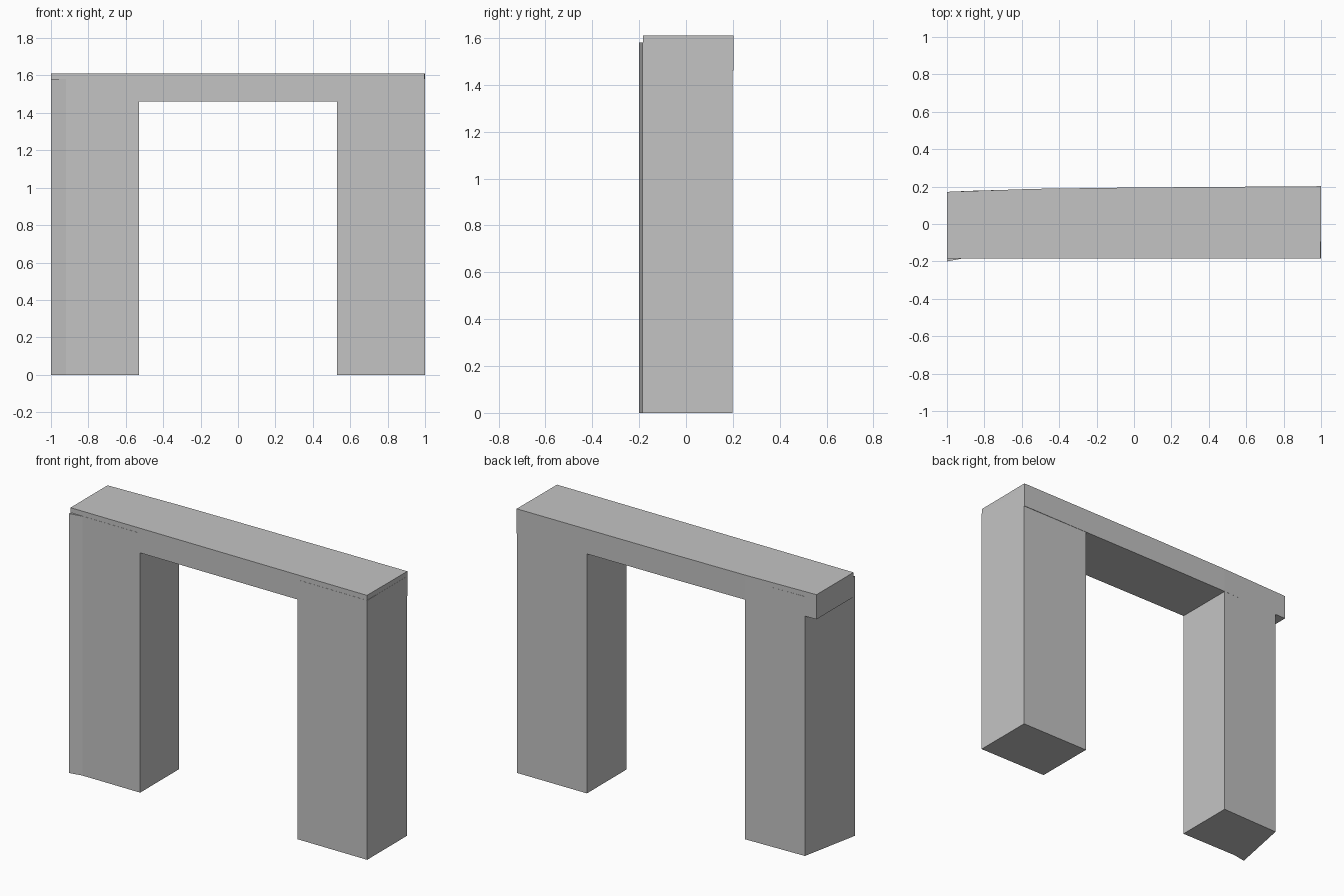
import bpy
import bmesh

cube = bpy.data.objects.get("Cube")
if cube:
    bpy.data.objects.remove(cube, do_unlink=True)

GREY = (0.55, 0.55, 0.55, 1.0)
stone = bpy.data.materials.new("plain_grey")
stone.use_nodes = True
stone.diffuse_color = GREY
stone.node_tree.nodes["Principled BSDF"].inputs["Base Color"].default_value = GREY


def prism(name, outline, bottom, top):
    """Extrude a plan outline (counter-clockwise) between two heights."""
    bm = bmesh.new()
    base = bm.faces.new([bm.verts.new((x, y, bottom)) for x, y in outline])
    ext = bmesh.ops.extrude_face_region(bm, geom=[base], use_keep_orig=True)
    for v in ext["geom"]:
        if isinstance(v, bmesh.types.BMVert):
            v.co.z = top
    bmesh.ops.recalc_face_normals(bm, faces=bm.faces)
    mesh = bpy.data.meshes.new(name)
    bm.to_mesh(mesh)
    bm.free()
    mesh.materials.append(stone)
    obj = bpy.data.objects.new(name, mesh)
    bpy.context.scene.collection.objects.link(obj)
    return obj


FRONT = -0.185
OPENING = 0.53
SPRING = 1.46
HEIGHT = 1.61

# Straight pillar on the model's left
prism("left_pillar",
      [(OPENING, FRONT), (1, FRONT), (1, 0.199), (OPENING, 0.197)],
      0, 1.58)

# Pillar with a flared front corner and a cut-back rear corner
prism("right_pillar",
      [(-1, -0.2), (-0.92, FRONT), (-OPENING, FRONT),
       (-OPENING, 0.187), (-0.925, 0.176)],
      0, 1.58)

# Beam across the top, slightly tapered in depth
prism("top_beam",
      [(-1, FRONT + 0.001), (0.998, FRONT + 0.001), (1, 0.202),
       (0, 0.195), (-OPENING, 0.188), (-1, 0.172)],
      SPRING, HEIGHT)
